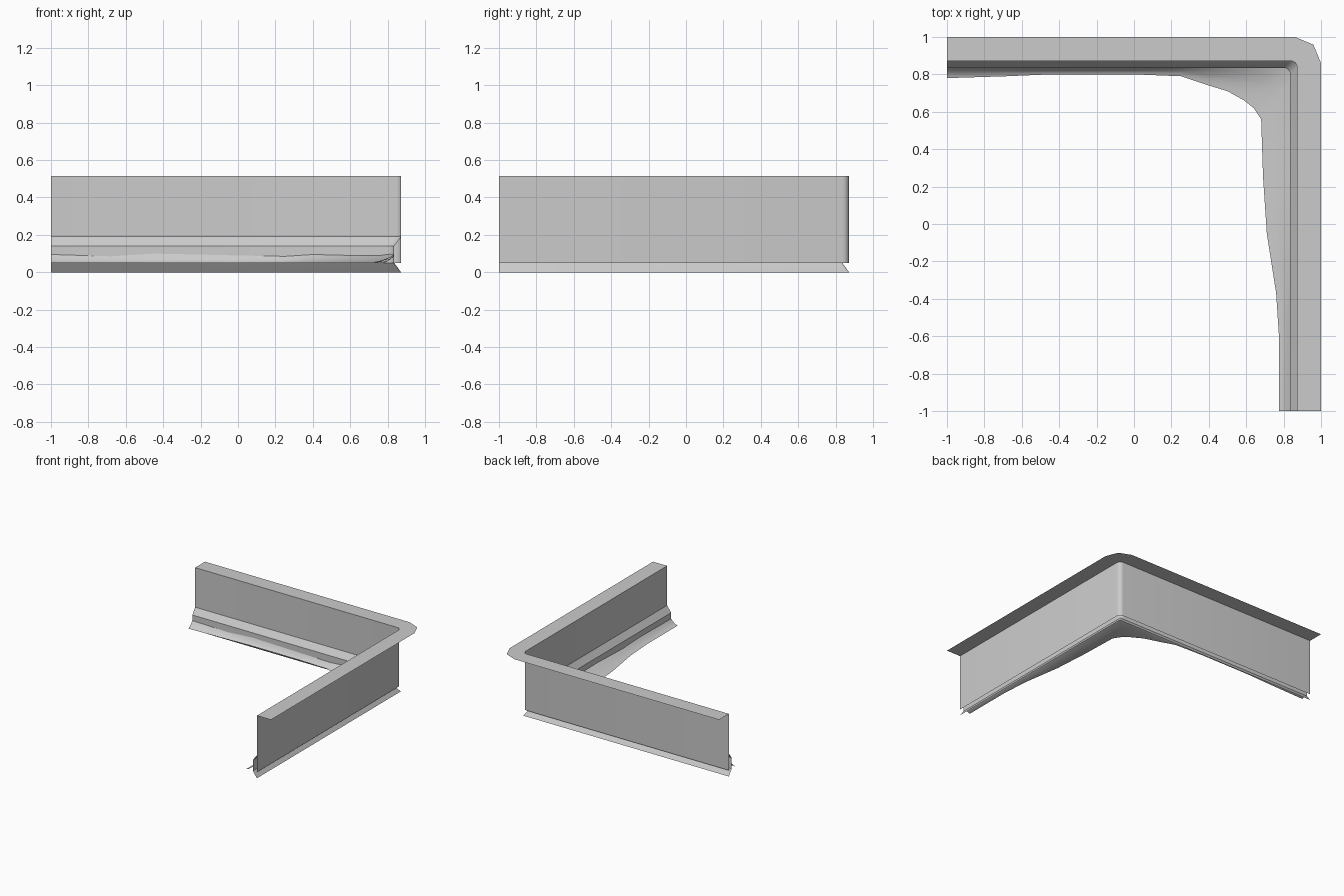
import bpy, bmesh, math

cube = bpy.data.objects.get("Cube")
if cube:
    bpy.data.objects.remove(cube, do_unlink=True)

grey = bpy.data.materials.new("light grey")
grey.use_nodes = True
colour = (0.6, 0.6, 0.6, 1)
grey.diffuse_color = colour
grey.node_tree.nodes["Principled BSDF"].inputs["Base Color"].default_value = colour


def corner_path(c, r, segs):
    """L-shaped line at distance c from the axes, with a rounded corner."""
    pts = [(-1, c)]
    for i in range(segs + 1):
        a = math.pi / 2 * (1 - i / segs)
        pts.append((c - r + r * math.cos(a), c - r + r * math.sin(a)))
    return pts + [(c, -1)]


def loft(name, rows):
    """Open sheet through rows of points of equal length."""
    bm = bmesh.new()
    grid = [[bm.verts.new(p) for p in row] for row in rows]
    for a, b in zip(grid, grid[1:]):
        for i in range(len(a) - 1):
            bm.faces.new((a[i], b[i], b[i + 1], a[i + 1]))
    mesh = bpy.data.meshes.new(name)
    bm.to_mesh(mesh)
    bm.free()
    mesh.materials.append(grey)
    obj = bpy.data.objects.new(name, mesh)
    bpy.context.collection.objects.link(obj)
    bpy.ops.object.select_all(action='DESELECT')
    obj.select_set(True)
    bpy.context.view_layer.objects.active = obj
    bpy.ops.object.shade_smooth_by_angle(angle=math.radians(30))
    return obj


def sweep(name, profile, segs=4):
    """Run a profile of (distance, height, corner radius) round the corner."""
    return loft(name, [[(x, y, z) for x, y in corner_path(c, r, segs)]
                       for c, z, r in profile])


TOP, OUT, IN = 0.515, 0.872, 0.835

# Flat cap, wall, inner moulding and sloping bottom lip
sweep("top_cap", [(OUT, TOP, 0.03), (1, TOP, 0.14)], segs=2)
sweep("wall", [(OUT, 0.05, 0.035), (OUT, TOP, 0.035)])
sweep("inner_moulding", [(IN, 0.05, 0.035), (IN, 0.14, 0.035), (OUT, 0.19, 0.035)])
sweep("bottom_lip", [(OUT, 0, 0.01), (IN, 0.05, 0.01)])

# Drifted skirt: outer x, outer y, matching distance along the wall, top height
back = [(-1, .78, -1, .095), (-.68, .79, -.68, .085), (-.45, .8, -.45, .1),
        (0, .8, 0, .09), (.25, .79, .25, .085), (.37, .75, .4, .095),
        (.5, .71, .6, .09), (.59, .66, .76, .09)]
side = [(.64, .62, .835, .1), (.68, .56, .76, .09), (.69, .25, .3, .09),
        (.71, -.05, -.05, .095), (.76, -.37, -.37, .085),
        (.775, -.6, -.6, .095), (.775, -1, -1, .09)]
edges = [((x, y), (s, IN), h) for x, y, s, h in back]
edges += [((x, y), (IN, s), h) for x, y, s, h in side]
rows = []
for t in (0, 0.3, 0.55, 0.8, 1):
    rows.append([(o[0] + (w[0] - o[0]) * t, o[1] + (w[1] - o[1]) * t,
                  0.05 + (h - 0.05) * t ** 1.8) for o, w, h in edges])
loft("skirt", rows)
